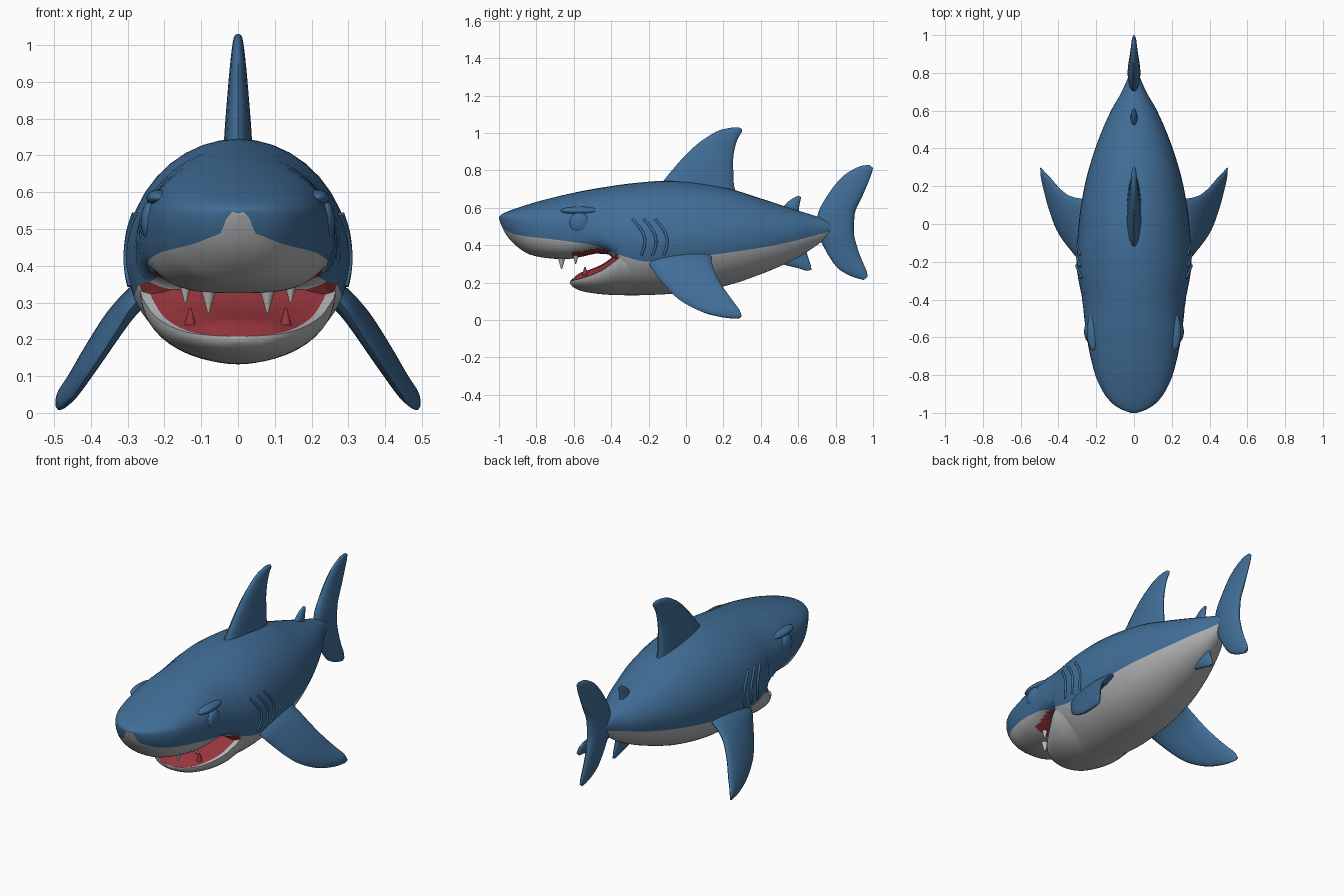
import bpy, bmesh, math
from mathutils import Vector

if "Cube" in bpy.data.objects:
    bpy.data.objects.remove(bpy.data.objects["Cube"])


def material(name, rgb):
    m = bpy.data.materials.new(name)
    m.diffuse_color = (*rgb, 1)
    m.use_nodes = True
    m.node_tree.nodes["Principled BSDF"].inputs["Base Color"].default_value = m.diffuse_color
    return m


BLUE = material("ocean blue", (0.052, 0.155, 0.31))
WHITE = material("belly grey", (0.43, 0.44, 0.45))
RED = material("mouth red", (0.30, 0.035, 0.045))
TOOTH = material("tooth ivory", (0.50, 0.49, 0.46))


def smooth_curve(*keys):
    """Monotone cubic interpolation through (x, value) keys."""
    xs, vs = zip(*keys)
    n = len(xs)
    d = [(vs[i + 1] - vs[i]) / (xs[i + 1] - xs[i]) for i in range(n - 1)]
    m = [d[0]] + [0 if a * b <= 0 else 2 * a * b / (a + b) for a, b in zip(d, d[1:])] + [d[-1]]

    def f(x):
        x = min(max(x, xs[0]), xs[-1])
        i = max(j for j in range(n - 1) if xs[j] <= x)
        h = xs[i + 1] - xs[i]
        t = (x - xs[i]) / h
        return (vs[i] * (1 + 2 * t) * (1 - t) ** 2 + h * m[i] * t * (1 - t) ** 2
                + vs[i + 1] * t * t * (3 - 2 * t) + h * m[i + 1] * t * t * (t - 1))
    return f


def shade(ob, angle=50):
    bpy.ops.object.select_all(action='DESELECT')
    ob.select_set(True)
    bpy.context.view_layer.objects.active = ob
    bpy.ops.object.shade_smooth_by_angle(angle=math.radians(angle))


def loft(name, rings, mats, rule=None):
    """Skin closed rings, cap the ends, colour faces by rule(face, k)."""
    bm = bmesh.new()
    vs = [[bm.verts.new(p) for p in r] for r in rings]
    n = len(rings[0])
    made = []
    for a, b in zip(vs, vs[1:]):
        for k in range(n):
            made.append((bm.faces.new((a[k], a[(k + 1) % n], b[(k + 1) % n], b[k])), k))
    bm.faces.new(vs[0])
    bm.faces.new(vs[-1])
    bmesh.ops.recalc_face_normals(bm, faces=bm.faces[:])
    bm.normal_update()
    if rule:
        for f, k in made:
            f.material_index = rule(f, k)
    me = bpy.data.meshes.new(name)
    bm.to_mesh(me)
    bm.free()
    for m in mats:
        me.materials.append(m)
    ob = bpy.data.objects.new(name, me)
    bpy.context.collection.objects.link(ob)
    shade(ob)
    return ob


# Body profiles along y
top = smooth_curve((-1, .553), (-.985, .566), (-.95, .582), (-.9, .60), (-.75, .645), (-.5, .70),
                   (-.25, .735), (-.1, .745), (0, .74), (.2, .71), (.4, .65), (.6, .585), (.78, .53))
bottom = smooth_curve((-1, .543), (-.985, .50), (-.95, .44), (-.9, .39), (-.84, .352), (-.75, .332),
                      (-.65, .325), (-.55, .34), (-.48, .355), (-.42, .352), (-.38, .325),
                      (-.36, .134), (-.3, .132), (0, .145), (.2, .18), (.4, .245), (.6, .335), (.7, .40), (.78, .46))
width = smooth_curve((-1, .015), (-.985, .06), (-.95, .115), (-.9, .157), (-.8, .205), (-.6, .25),
                     (-.4, .275), (-.2, .305), (0, .293), (.2, .262), (.4, .205), (.6, .122), (.7, .065), (.78, .03))
middle = smooth_curve((-1, .55), (-.9, .54), (-.6, .51), (-.4, .45), (-.2, .42), (.2, .43), (.5, .46), (.78, .495))
border = smooth_curve((-1, .548), (-.97, .485), (-.9, .455), (-.7, .43), (-.5, .40), (-.36, .35),
                      (-.2, .312), (.15, .35), (.5, .405), (.7, .455), (.78, .475))
boxy = smooth_curve((-1, 1), (-.8, .75), (-.6, .62), (-.38, .62), (-.36, 1), (.78, 1))
NU, NL = 12, 14


def body_ring(y):
    w, zc, p = width(y), middle(y), boxy(y)
    hu, hl, zb = top(y) - zc, zc - bottom(y), border(y)
    if zb >= zc:
        tb = math.asin(min(.9, (zb - zc) / hu))
    else:
        tb = -math.asin(min(.97, ((zc - zb) / hl) ** (1 / p)))
    ts = [math.pi / 2 + (tb - math.pi / 2) * i / NU for i in range(NU)]
    ts += [tb + (-math.pi / 2 - tb) * i / NL for i in range(NL + 1)]
    half = []
    for t in ts:
        c, s = max(0, math.cos(t)), math.sin(t)
        if s >= 0:
            half.append((w * c, y, zc + hu * s))
        else:
            half.append((w * c ** p, y, zc - hl * (-s) ** p))
    return half + [(-x, yy, z) for x, yy, z in half[-2:0:-1]]


def body_colour(f, k):
    c = f.calc_center_median()
    if min(k, 2 * (NU + NL) - 1 - k) < NU:
        return 0
    palate = -.62 < c.y < -.37 and f.normal.z < -.85
    throat = -.385 < c.y < -.355 and f.normal.y < -.6
    return 2 if palate or throat else 1


ys = [-1 + .62 * (i / 28) ** 1.6 for i in range(29)] + [-.36 + 1.14 * i / 34 for i in range(35)]
loft("body", [body_ring(y) for y in ys], [BLUE, WHITE, RED], body_colour)

# Lower jaw with a raised red mouth floor
lip_w = smooth_curve((-.62, .02), (-.612, .065), (-.6, .10), (-.57, .142), (-.5, .198), (-.42, .243), (-.36, .266), (-.2, .25))
lip_z = smooth_curve((-.62, .208), (-.55, .226), (-.45, .265), (-.38, .315), (-.35, .335), (-.2, .34))
jaw_z = smooth_curve((-.62, .195), (-.61, .182), (-.59, .168), (-.55, .153), (-.45, .138), (-.36, .133), (-.2, .15))
NJ = 24


def jaw_ring(y):
    a, zl, zb = lip_w(y), lip_z(y), jaw_z(y)
    ring = [(a * math.cos(math.pi * i / NJ), y, zl - (zl - zb) * math.sin(math.pi * i / NJ)) for i in range(NJ + 1)]
    lift = .032 * min(1, (y + .62) / .05)
    for i in range(9):
        t = -1 + i / 4
        ring.append((.9 * a * t, y, zl + lift * (1 - t * t) ** .5))
    return ring


jaw_ys = [-.62 + .26 * (i / 16) ** 1.5 for i in range(17)] + [-.3, -.2]
loft("lower_jaw", [jaw_ring(y) for y in jaw_ys], [WHITE, RED], lambda f, k: int(NJ < k < NJ + 9))


# Fins: sections of (leading point, trailing point, half thickness)
def fin(name, sections, normal=(1, 0, 0), steps=5):
    nrm = Vector(normal).normalized()
    rows = [(*le, *te, th) for le, te, th in sections]
    curves = [smooth_curve(*enumerate(col)) for col in zip(*rows)]
    rings = []
    for j in range((len(rows) - 1) * steps + 1):
        v = [c(j / steps) for c in curves]
        le, te = Vector(v[:3]), Vector(v[3:6])
        rings.append([(le + te) / 2 + (te - le) / 2 * math.cos(a) + nrm * v[6] * math.sin(a)
                      for a in [math.tau * i / 20 for i in range(20)]])
    return loft(name, rings, [BLUE])


def flat(*rows):
    return [((0, a, b), (0, c, d), t) for a, b, c, d, t in rows]


fin("dorsal_fin", flat((-.16, .69, .27, .67, .04), (-.12, .745, .255, .735, .038), (.015, .90, .252, .85, .028),
                       (.10, .97, .265, .935, .021), (.19, 1.018, .285, .985, .015), (.26, 1.03, .30, 1.01, .011),
                       (.285, 1.029, .299, 1.022, .005)))
fin("tail_fin", flat((.95, .214, .972, .232, .006), (.90, .228, .966, .26, .012), (.82, .27, .943, .315, .018),
                     (.745, .375, .917, .385, .026), (.708, .465, .897, .475, .034), (.702, .55, .902, .565, .034),
                     (.765, .68, .942, .66, .026), (.86, .785, .972, .73, .018), (.945, .826, .993, .785, .012),
                     (.982, .829, 1.0, .813, .006)))
fin("rear_dorsal_fin", flat((.50, .57, .61, .54, .02), (.53, .617, .603, .585, .018), (.57, .65, .612, .64, .012),
                            (.60, .665, .616, .658, .005)))
fin("anal_fin", flat((.50, .35, .64, .42, .02), (.52, .30, .645, .365, .018), (.59, .28, .665, .30, .012),
                     (.645, .263, .672, .268, .005)))
for s, side in ((1, "left"), (-1, "right")):
    secs = [((.24, -.21, .335), (.21, .135, .37), .035), ((.29, -.19, .285), (.275, .135, .33), .032),
            ((.325, -.15, .23), (.335, .147, .275), .029), ((.405, -.035, .108), (.395, .19, .19), .025),
            ((.458, .12, .032), (.445, .245, .11), .02), ((.482, .23, .011), (.483, .285, .055), .014),
            ((.488, .28, .008), (.494, .298, .022), .006)]
    secs = [((s * a[0], *a[1:]), (s * b[0], *b[1:]), t) for a, b, t in secs]
    fin(side + "_pectoral_fin", secs, (s * .83, 0, .55))

    # Eye and brow
    for name, loc, size in (("eye", (.238, -.57, .52), (.026, .055, .055)),
                            ("brow", (.215, -.57, .585), (.034, .10, .022))):
        bpy.ops.mesh.primitive_uv_sphere_add(segments=32, ring_count=16, location=(s * loc[0], *loc[1:]))
        ob = bpy.context.object
        ob.name = side + "_" + name
        ob.scale = size
        ob.data.materials.append(BLUE)
        shade(ob)

    # Gill ridges following the flank
    for g, y0 in enumerate((-.285, -.225, -.165)):
        cu = bpy.data.curves.new("gill", 'CURVE')
        cu.dimensions = '3D'
        cu.bevel_depth = .007
        cu.use_fill_caps = True
        sp = cu.splines.new('POLY')
        sp.points.add(12)
        for i, pt in enumerate(sp.points):
            t = i / 12
            y, z = y0 + .045 * t + .04 * math.sin(math.pi * t), .54 - .195 * t
            h = top(y) - middle(y) if z > middle(y) else middle(y) - bottom(y)
            x = width(y) * math.sqrt(1 - ((z - middle(y)) / h) ** 2)
            pt.co = (s * x, y, z, 1)
        cu.materials.append(BLUE)
        bpy.context.collection.objects.link(bpy.data.objects.new(f"{side}_gill_{g + 1}", cu))

    # Teeth: two ivory above, one red below
    for name, x, y, z, r, d, m in (("upper_tooth_big", .08, -.665, .308, .023, .07, TOOTH),
                                   ("upper_tooth_small", .143, -.59, .328, .018, .055, TOOTH),
                                   ("lower_tooth", .13, -.54, .262, .016, .045, RED)):
        up = m is RED
        bpy.ops.mesh.primitive_cone_add(vertices=20, radius1=r, radius2=.003, depth=d, location=(s * x, y, z),
                                        rotation=(0 if up else math.pi, 0, 0))
        ob = bpy.context.object
        ob.name = side + "_" + name
        ob.data.materials.append(m)
        shade(ob)
